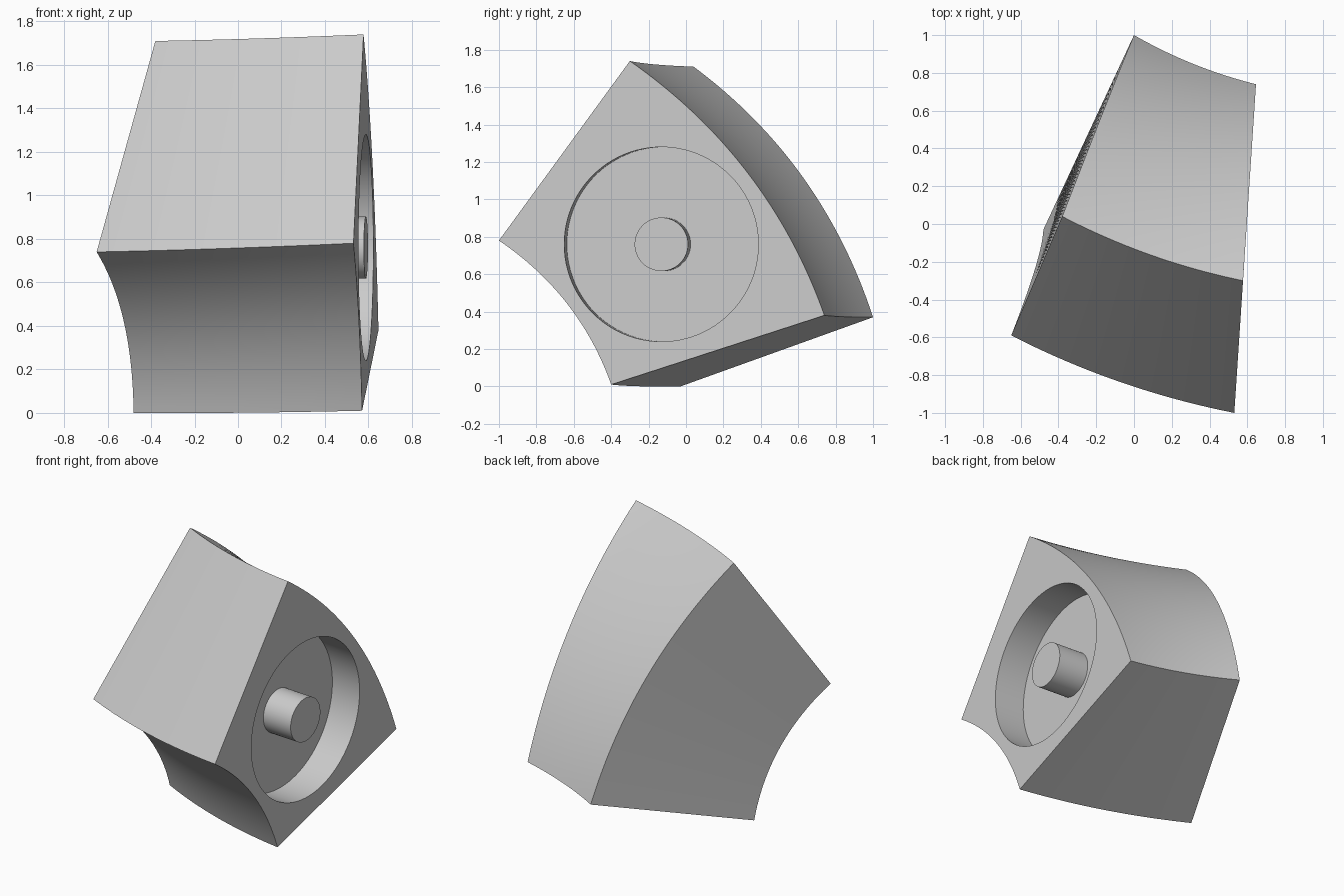
import bpy, bmesh
from mathutils import Vector as V

cube = bpy.data.objects.get("Cube")
if cube:
    bpy.data.objects.remove(cube)

mat = bpy.data.materials.new("plain grey")
mat.use_nodes = True
GREY = (0.6, 0.6, 0.6, 1)
mat.diffuse_color = GREY
mat.node_tree.nodes["Principled BSDF"].inputs["Base Color"].default_value = GREY

ARC, RAIL = 32, 20          # steps along the arcs and across the width
FACE_X, SLOPE = 0.597, 0.066   # slightly turned flat right face


def on_face(y, z):
    return V((FACE_X + SLOPE * y, y, z))


def bowed(a, b, bow, u):
    return a.lerp(b, u) + bow * (4 * u * (1 - u))


# Inner and outer arcs at the right and left ends, from top to bottom
right_bow = V((0.054, 0.809, 0.588))
inner = [(on_face(-1, 0.78), on_face(-0.4, 0.01), right_bow * 0.08),
         (V((-0.65, -0.59, 0.74)), V((-0.48, -0.03, 0)), V((0.04, 0.07, 0.05)))]
outer = [(on_face(-0.3, 1.74), on_face(0.74, 0.38), right_bow * 0.137),
         (V((-0.38, 0.04, 1.71)), V((0, 1, 0.37)), V((0.038, 0.104, 0.08)))]


def surface(bm, ends):
    """Grid of vertices swept between the right and left arcs."""
    grid = []
    for i in range(ARC + 1):
        r, l = (bowed(*end, i / ARC) for end in ends)
        sag = V((-0.33, -0.94, -0.1)) * 0.035 * (l - r).length
        grid.append([bm.verts.new(bowed(r, l, sag, j / RAIL))
                     for j in range(RAIL + 1)])
    return grid


def strip(bm, a, b):
    for k in range(len(a) - 1):
        bm.faces.new((a[k], a[k + 1], b[k + 1], b[k]))


def make_object(name, bm):
    bmesh.ops.recalc_face_normals(bm, faces=bm.faces)
    mesh = bpy.data.meshes.new(name)
    bm.to_mesh(mesh)
    bm.free()
    mesh.materials.append(mat)
    obj = bpy.data.objects.new(name, mesh)
    bpy.context.collection.objects.link(obj)
    return obj


def activate(obj):
    bpy.ops.object.select_all(action='DESELECT')
    obj.select_set(True)
    bpy.context.view_layer.objects.active = obj


# Curved wedge block
bm = bmesh.new()
gi, go = surface(bm, inner), surface(bm, outer)
for grid in (gi, go):
    for i in range(ARC):
        strip(bm, grid[i], grid[i + 1])
for i in (0, ARC):
    strip(bm, gi[i], go[i])
strip(bm, [row[-1] for row in gi], [row[-1] for row in go])
bm.faces.new([row[0] for row in gi] + [row[0] for row in reversed(go)])
block = make_object("wedge_block", bm)

# Round recess and central pin, square to the right face
normal = V((1, -SLOPE, 0)).normalized()
centre = on_face(-0.132, 0.76)
DEPTH = 0.21


def disc(name, radius, start, end):
    bm = bmesh.new()
    bmesh.ops.create_cone(bm, cap_ends=True, segments=96, radius1=radius,
                          radius2=radius, depth=end - start)
    obj = make_object(name, bm)
    turn = normal.to_track_quat('Z', 'Y')
    for v in obj.data.vertices:
        v.co = turn @ v.co + centre + normal * (start + end) / 2
    return obj


cutter = disc("recess_cutter", 0.52, -DEPTH, 0.2)
cutter.hide_render = True
pin = disc("centre_pin", 0.143, -DEPTH - 0.01, 0)

activate(block)
cut = block.modifiers.new("recess", 'BOOLEAN')
cut.operation, cut.solver, cut.object = 'DIFFERENCE', 'EXACT', cutter
bpy.ops.object.modifier_apply(modifier=cut.name)
bpy.data.objects.remove(cutter)

for obj in (block, pin):
    activate(obj)
    bpy.ops.object.shade_smooth_by_angle(angle=0.5)
